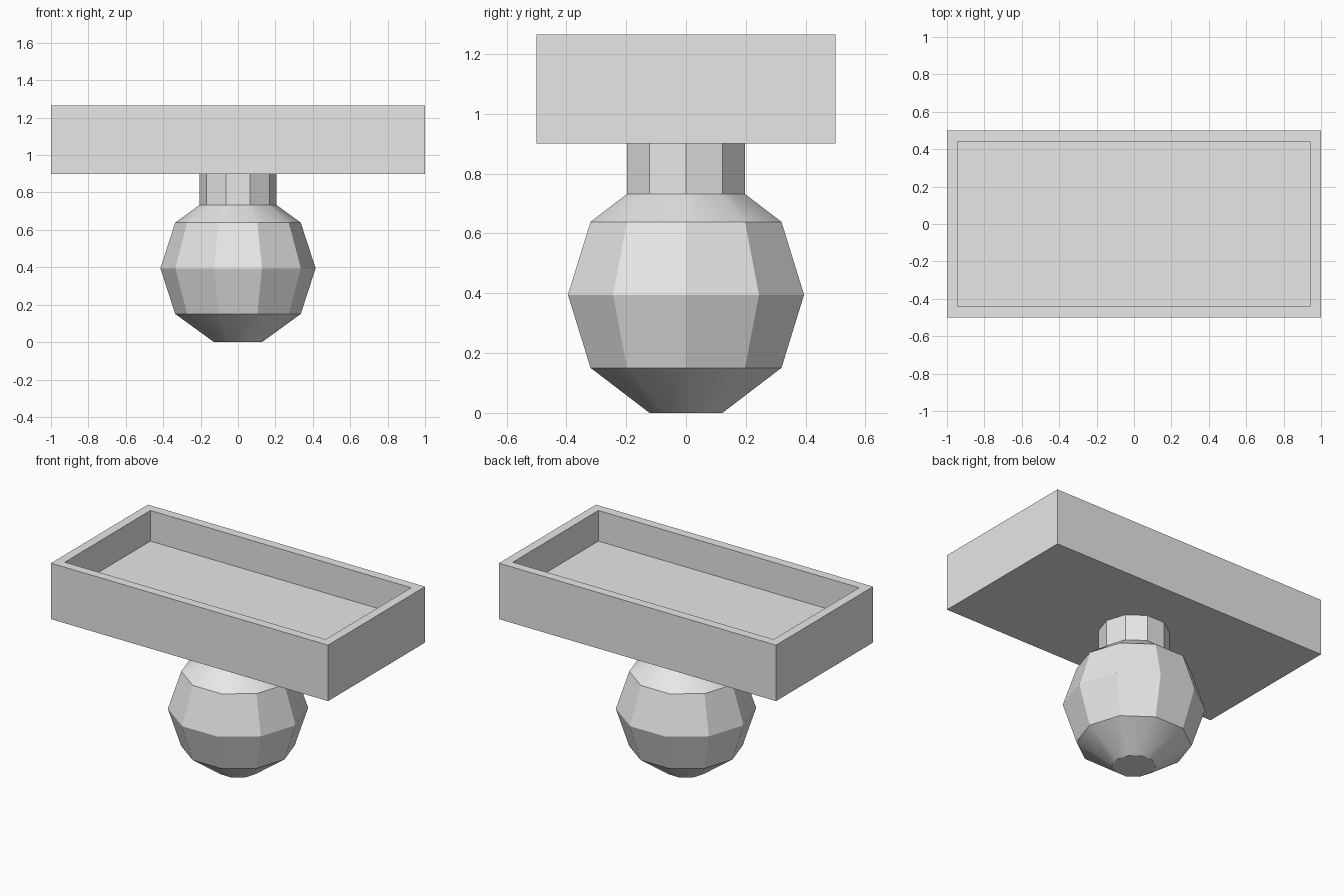
import bpy
import bmesh
import math

cube = bpy.data.objects.get("Cube")
if cube:
    bpy.data.objects.remove(cube, do_unlink=True)

SIDES = 10

grey = bpy.data.materials.new("light grey")
grey.use_nodes = True
grey.diffuse_color = (0.8, 0.8, 0.8, 1)
grey.node_tree.nodes["Principled BSDF"].inputs["Base Color"].default_value = (0.8, 0.8, 0.8, 1)


def finish(name, bm):
    bmesh.ops.recalc_face_normals(bm, faces=bm.faces)
    mesh = bpy.data.meshes.new(name)
    bm.to_mesh(mesh)
    bm.free()
    obj = bpy.data.objects.new(name, mesh)
    bpy.context.collection.objects.link(obj)
    mesh.materials.append(grey)
    bpy.ops.object.select_all(action='DESELECT')
    obj.select_set(True)
    bpy.context.view_layer.objects.active = obj
    bpy.ops.object.shade_smooth_by_angle(angle=math.radians(30))
    return obj


def lathe(name, profile):
    """Closed turned part from (radius, height) pairs."""
    bm = bmesh.new()
    rings = []
    for r, z in profile:
        angles = [math.tau * i / SIDES for i in range(SIDES)]
        rings.append([bm.verts.new((r * math.cos(a), r * math.sin(a), z)) for a in angles])
    for low, high in zip(rings, rings[1:]):
        for i in range(SIDES):
            j = (i + 1) % SIDES
            bm.faces.new((low[i], low[j], high[j], high[i]))
    bm.faces.new(rings[0])
    bm.faces.new(rings[-1])
    return finish(name, bm)


# Faceted ball with flat poles, rings every 36 degrees
radius = 0.415
centre = radius * math.sin(math.radians(72))
lathe("ball_base", [(radius * math.cos(math.radians(t)), centre + radius * math.sin(math.radians(t)))
                    for t in (-72, -36, 0, 36, 72)])

# Neck joining ball and tray
lathe("neck", [(0.207, 0.70), (0.207, 0.90)])

# Open rectangular tray: a box with its top inset and pushed down
bm = bmesh.new()
bmesh.ops.create_cube(bm, size=1)
for v in bm.verts:
    v.co = (v.co.x * 2, v.co.y, 0.9 + (v.co.z + 0.5) * 0.365)
top = max(bm.faces, key=lambda f: f.calc_center_median().z)
bmesh.ops.inset_region(bm, faces=[top], thickness=0.083)
floor = bmesh.ops.extrude_discrete_faces(bm, faces=[top])["faces"]
bmesh.ops.translate(bm, verts=floor[0].verts, vec=(0, 0, -0.2))
finish("tray", bm)
